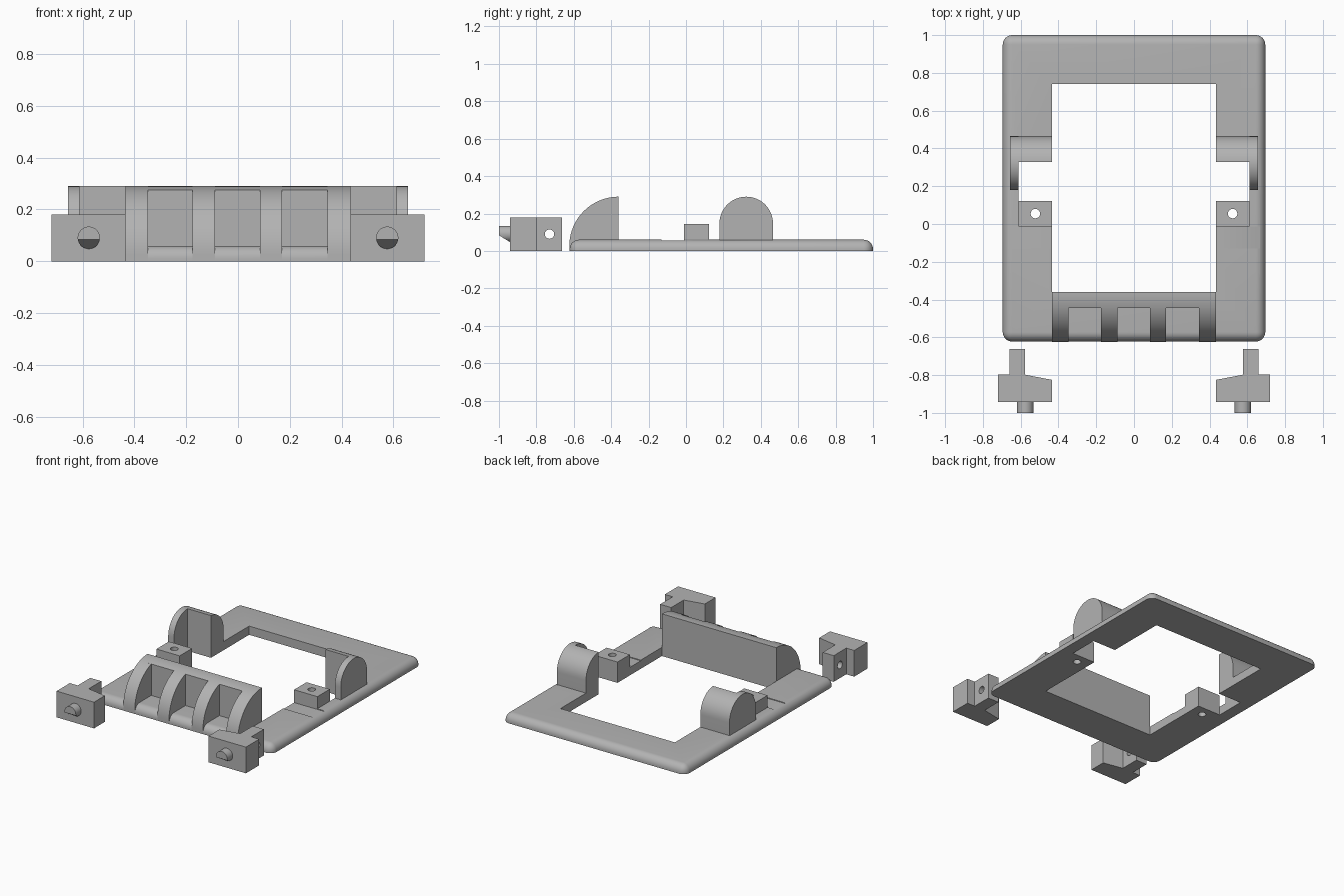
import bpy, bmesh, math

if "Cube" in bpy.data.objects:
    bpy.data.objects.remove(bpy.data.objects["Cube"], do_unlink=True)

grey = bpy.data.materials.new("plain grey")
grey.use_nodes = True
COLOR = (0.45, 0.45, 0.45, 1)
grey.diffuse_color = COLOR
grey.node_tree.nodes["Principled BSDF"].inputs["Base Color"].default_value = COLOR


def finish(name, bm):
    bmesh.ops.recalc_face_normals(bm, faces=bm.faces)
    mesh = bpy.data.meshes.new(name)
    bm.to_mesh(mesh)
    bm.free()
    mesh.materials.append(grey)
    obj = bpy.data.objects.new(name, mesh)
    bpy.context.collection.objects.link(obj)
    return obj


def prism(name, points, axis, lo, hi):
    """Extrude a 2D outline along an axis; the other two axes keep x, y, z order."""
    bm = bmesh.new()

    def place(p, t):
        co = list(p)
        co.insert("xyz".index(axis), t)
        return bm.verts.new(co)

    a = [place(p, lo) for p in points]
    b = [place(p, hi) for p in points]
    bm.faces.new(a)
    bm.faces.new(b)
    for i in range(len(a)):
        j = (i + 1) % len(a)
        bm.faces.new((a[i], a[j], b[j], b[i]))
    return finish(name, bm)


def box(name, x0, x1, y0, y1, z0, z1):
    return prism(name, [(x0, y0), (x1, y0), (x1, y1), (x0, y1)], "z", z0, z1)


def arc(cx, cy, r, start, end, n=24):
    angles = [math.radians(start + (end - start) * i / n) for i in range(n + 1)]
    return [(cx + r * math.cos(t), cy + r * math.sin(t)) for t in angles]


def circle(cx, cy, r, n=32):
    return arc(cx, cy, r, 0, 360, n)[:-1]


def cut(obj, cutter):
    cutter.hide_render = True
    mod = obj.modifiers.new("cut", "BOOLEAN")
    mod.operation, mod.solver, mod.object = "DIFFERENCE", "EXACT", cutter
    bpy.context.view_layer.objects.active = obj
    bpy.ops.object.modifier_apply(modifier=mod.name)
    bpy.data.objects.remove(cutter, do_unlink=True)


def smooth(obj):
    bpy.ops.object.select_all(action="DESELECT")
    obj.select_set(True)
    bpy.context.view_layer.objects.active = obj
    bpy.ops.object.shade_smooth_by_angle(angle=math.radians(30))


PLATE = 0.06    # plate thickness
INNER = 0.435   # half width of the opening
NOTCH = 0.612   # half width at the side notches
parts = []

# Base frame: slab with rounded corners and rounded upper rim
frame = box("base_frame", -0.695, 0.695, -0.622, 1.0, 0, PLATE)
bm = bmesh.new()
bm.from_mesh(frame.data)
rim = [e for e in bm.edges if max(v.co.z for v in e.verts) > PLATE / 2]
bmesh.ops.bevel(bm, geom=rim, offset=0.05, segments=8, profile=0.5, affect="EDGES")
bm.to_mesh(frame.data)
bm.free()
cut(frame, box("opening", -INNER, INNER, -0.36, 0.742, -1, 1))
parts.append(frame)

# Curved front wall: back slab and four ribs of the same quarter-round profile
R, CY, CZ = 0.264, -0.36, 0.026
slab_start = math.degrees(math.acos(-0.085 / R))
slab = [(CY, 0)] + arc(CY, CZ, R, 90, slab_start, 8) + [(CY - 0.085, 0)]
parts.append(prism("front_wall", slab, "x", -INNER, INNER))
rib = [(CY, 0)] + arc(CY, CZ, R, 90, 180) + [(CY - R, 0.001)]
for i, (x0, x1) in enumerate([(-INNER, -0.348), (-0.175, -0.088),
                              (0.085, 0.17), (0.345, INNER)]):
    parts.append(prism(f"front_rib_{i + 1}", rib, "x", x0, x1))

for side, s in (("left", 1), ("right", -1)):
    # Side notch and shallow recess in the frame
    cut(frame, box("notch", s * (INNER - 0.05), s * NOTCH, 0.123, 0.328, -1, 1))
    cut(frame, box("recess", s * (INNER - 0.05), s * 0.75, -0.13, -0.012, 0.055, 1))

    # Hinge arch: full outer cheek plus a solid rear half
    cy, cz, r = 0.322, 0.147, 0.143
    cheek = [(cy + r, 0.05)] + arc(cy, cz, r, 0, 180) + [(cy - r, 0.05)]
    parts.append(prism(side + "_arch_cheek", cheek, "x", s * NOTCH, s * 0.656))
    half = [(cy + r, 0.05)] + arc(cy, cz, r, 0, 87.6, 12) + [(0.328, 0.05)]
    parts.append(prism(side + "_arch_body", half, "x", s * INNER, s * NOTCH))

    # Screw block with a hole through block and frame
    block = box(side + "_screw_block", s * INNER, s * NOTCH, -0.012, 0.123, 0.05, 0.143)
    for target in (block, frame):
        cut(target, prism("drill", circle(s * 0.522, 0.055, 0.025), "z", -1, 1))
    parts.append(block)

    # Loose lug: T-shaped head and stem, drilled crosswise
    outline = [(INNER, -0.942), (0.72, -0.942), (0.72, -0.798), (0.66, -0.798),
               (0.66, -0.662), (0.576, -0.662), (0.576, -0.798), (INNER, -0.825)]
    lug = prism(side + "_lug", [(s * x, y) for x, y in outline], "z", 0, 0.18)
    cut(lug, prism("drill", circle(-0.73, 0.09, 0.025), "x", s * 0.5, s * 0.8))
    parts.append(lug)

    # Lug pin with its underside sliced at a slant
    pin = prism(side + "_lug_pin", circle(s * 0.576, 0.091, 0.043), "y", -1.0, -0.935)
    wedge = [(-1.05, 0.114), (-1.05, -0.1), (-0.942, -0.1), (-0.942, 0.048)]
    cut(pin, prism("slice", wedge, "x", s * 0.4, s * 0.8))
    parts.append(pin)

for part in parts:
    smooth(part)
